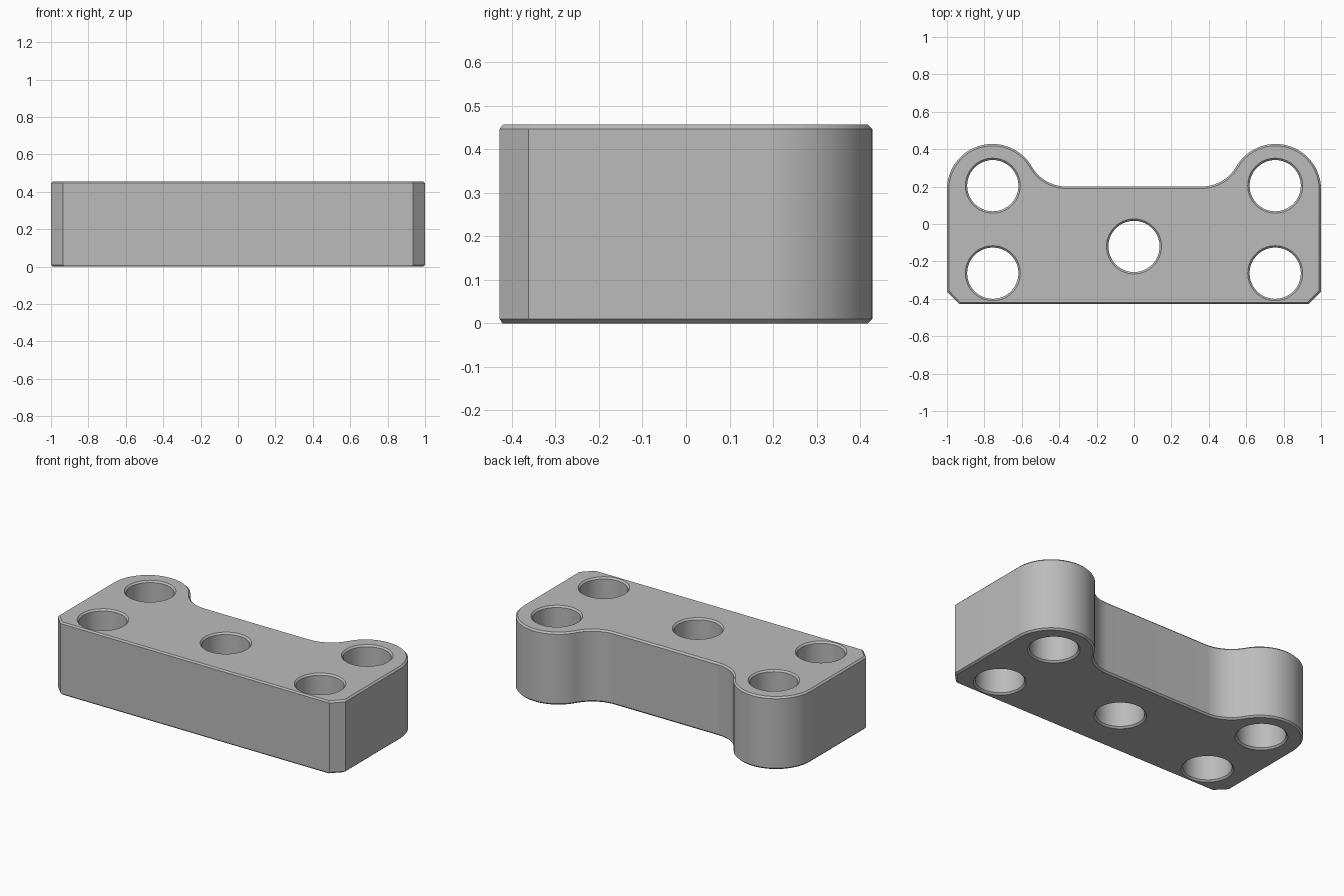
import bpy, bmesh, math

cube = bpy.data.objects.get("Cube")
if cube:
    bpy.data.objects.remove(cube, do_unlink=True)

HEIGHT, HALF_DEPTH, CHAMFER = 0.456, 0.428, 0.01
LOBE_X, LOBE_R = 0.757, 0.243
LOBE_Y = HALF_DEPTH - LOBE_R
WAIST_Y, FILLET_X = 0.2, 0.36

grey = bpy.data.materials.new("plain grey")
grey.use_nodes = True
colour = (0.5, 0.5, 0.5, 1)
grey.diffuse_color = colour
grey.node_tree.nodes["Principled BSDF"].inputs["Base Color"].default_value = colour


def arc(cx, cy, r, start, end, steps):
    angles = [start + (end - start) * i / steps for i in range(steps + 1)]
    return [(cx + r * math.cos(a), cy + r * math.sin(a)) for a in angles]


def activate(obj):
    bpy.ops.object.select_all(action='DESELECT')
    obj.select_set(True)
    bpy.context.view_layer.objects.active = obj


# Half outline: cut front corner, round lobe, tangent concave fillet to the waist
dx, dy = LOBE_X - FILLET_X, WAIST_Y - LOBE_Y
fillet_r = (dx * dx + dy * dy - LOBE_R ** 2) / (2 * (LOBE_R - dy))
tangent = math.atan2(dy + fillet_r, dx)
half = [(0.935, -HALF_DEPTH), (1, -0.362)]
half += arc(LOBE_X, LOBE_Y, LOBE_R, 0, math.pi - tangent, 40)
half += arc(FILLET_X, WAIST_Y + fillet_r, fillet_r, -tangent, -math.pi / 2, 20)[1:]
outline = half + [(-x, y) for x, y in reversed(half)]

# Solid block from the outline
bm = bmesh.new()
base = bm.faces.new([bm.verts.new((x, y, 0)) for x, y in outline])
top = bmesh.ops.extrude_face_region(bm, geom=[base])["geom"]
bmesh.ops.translate(bm, vec=(0, 0, HEIGHT),
                    verts=[v for v in top if isinstance(v, bmesh.types.BMVert)])
bmesh.ops.recalc_face_normals(bm, faces=bm.faces)
mesh = bpy.data.meshes.new("mounting_block")
bm.to_mesh(mesh)
bm.free()
block = bpy.data.objects.new("mounting_block", mesh)
bpy.context.collection.objects.link(block)
mesh.materials.append(grey)

# Through holes: four near the corners and one in the middle
holes = [(sx * 0.755, y) for sx in (-1, 1) for y in (0.205, -0.263)] + [(0, -0.12)]
cutters = []
for x, y in holes:
    bpy.ops.mesh.primitive_cylinder_add(vertices=64, radius=0.137, depth=1,
                                        location=(x, y, HEIGHT / 2))
    cutter = bpy.context.object
    cutter.name = "hole_cutter"
    cutter.hide_render = True
    cutter.data.materials.append(grey)
    cutters.append(cutter)
    mod = block.modifiers.new("hole", 'BOOLEAN')
    mod.operation, mod.solver, mod.object = 'DIFFERENCE', 'EXACT', cutter

# Small chamfer around every top and bottom edge
bevel = block.modifiers.new("chamfer", 'BEVEL')
bevel.width, bevel.segments = CHAMFER, 1
bevel.limit_method, bevel.angle_limit = 'ANGLE', math.radians(60)

activate(block)
for name in [m.name for m in block.modifiers]:
    bpy.ops.object.modifier_apply(modifier=name)
for cutter in cutters:
    bpy.data.objects.remove(cutter, do_unlink=True)
bpy.ops.object.shade_smooth_by_angle(angle=math.radians(30))
